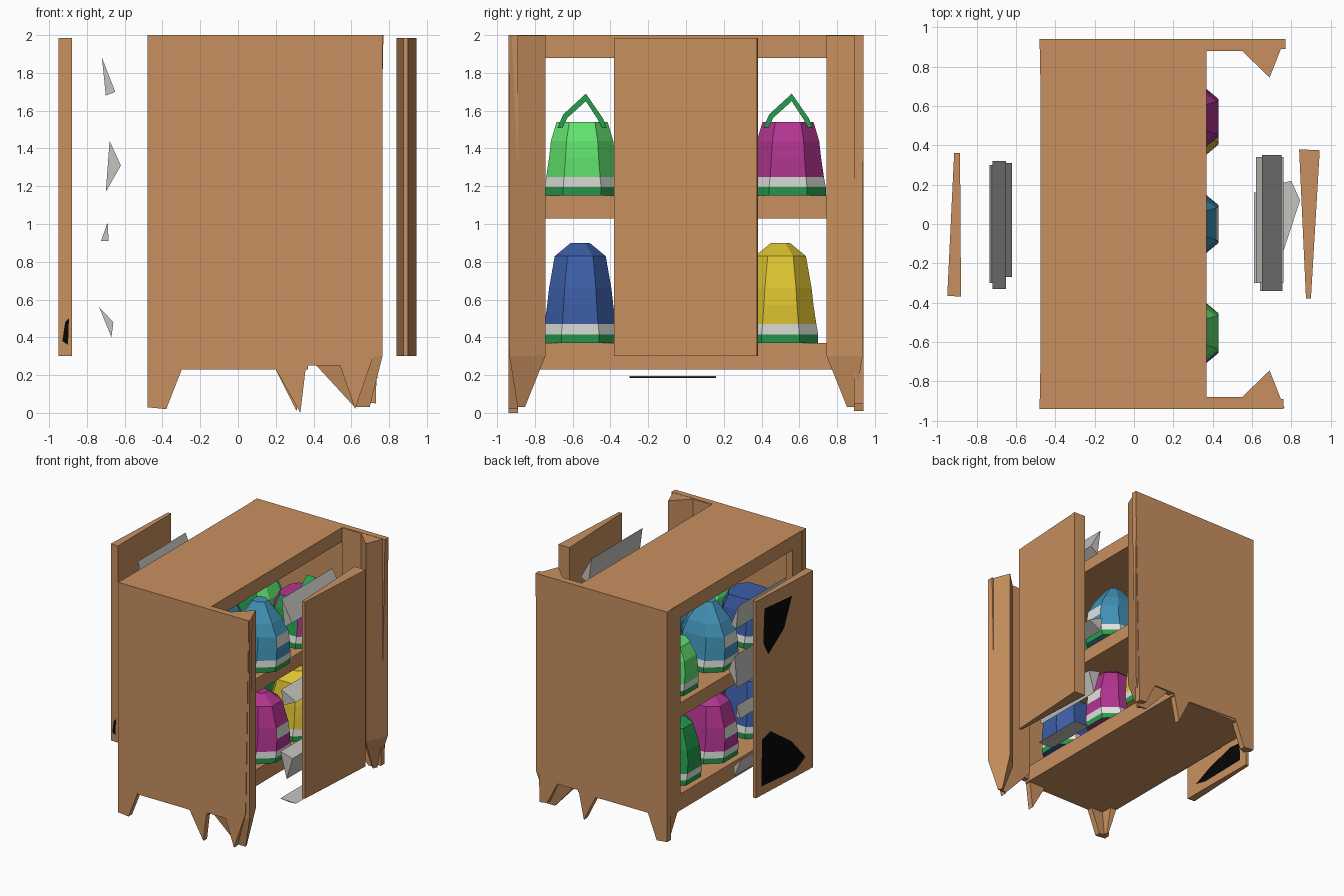
import bpy, bmesh
from mathutils import Vector

if "Cube" in bpy.data.objects:
    bpy.data.objects.remove(bpy.data.objects["Cube"])


def material(name, *rgb):
    m = bpy.data.materials.new(name)
    m.diffuse_color = (*rgb, 1)
    m.use_nodes = True
    m.node_tree.nodes["Principled BSDF"].inputs["Base Color"].default_value = m.diffuse_color
    return m


WOOD = material("warm wood", .58, .28, .115)
MAGENTA = material("magenta", .44, .035, .28)
GREEN = material("green", .02, .34, .075)
LIME = material("light green", .12, .76, .16)
YELLOW = material("yellow", .72, .55, .03)
BLUE = material("blue", .045, .11, .38)
SKY = material("sky blue", .055, .29, .47)
GREY = material("light grey", .56, .55, .52)
WHITE = material("off white", .76, .76, .73)
BLACK = material("black", .002, .002, .002)


def build(name, bm, *mats):
    bmesh.ops.recalc_face_normals(bm, faces=bm.faces[:])
    me = bpy.data.meshes.new(name)
    bm.to_mesh(me)
    bm.free()
    for m in mats:
        me.materials.append(m)
    ob = bpy.data.objects.new(name, me)
    bpy.context.collection.objects.link(ob)
    return ob


def loft(name, rings, *mats, rule=None):
    """Skin matching rings; rule(level, side) picks the material index."""
    bm = bmesh.new()
    vs = [[bm.verts.new(p) for p in r] for r in rings]
    n = len(rings[0])
    for k in range(len(vs) - 1):
        for i in range(n):
            j = (i + 1) % n
            f = bm.faces.new((vs[k][i], vs[k][j], vs[k + 1][j], vs[k + 1][i]))
            if rule:
                f.material_index = rule(k, i)
    bm.faces.new(vs[0])
    bm.faces.new(vs[-1])
    return build(name, bm, *mats)


def prism_y(name, pts, y0, y1, mat):
    return loft(name, [[(x, y, z) for x, z in pts] for y in (y0, y1)], mat)


def prism_z(name, pts, z0, z1, mat):
    return loft(name, [[(x, y, z) for x, y in pts] for z in (z0, z1)], mat)


def plate(name, pts, mat):
    bm = bmesh.new()
    bm.faces.new([bm.verts.new(p) for p in pts])
    return build(name, bm, mat)


# Cabinet slabs, open on both long sides
for name, z0, z1 in (("bottom_shelf", .23, .37), ("middle_shelf", 1.03, 1.15), ("cabinet_top", 1.88, 2)):
    prism_z(name, [(-.475, -.935), (.37, -.935), (.37, .935), (-.475, .935)], z0, z1, WOOD)

# End panels with ragged pointed feet
FRONT = [(-.48, 2), (-.48, .03), (-.38, .02), (-.29, .25), (.2, .23), (.33, 0), (.36, .25),
         (.54, .25), (.62, .02), (.73, .34), (.76, 2)]
BACK = [(-.48, 2), (-.48, .03), (-.38, .02), (-.29, .25), (.2, .23), (.31, .01), (.36, .25),
        (.56, .25), (.66, .06), (.73, .05), (.77, 2)]
prism_y("front_end_panel", FRONT, -.94, -.89, WOOD)
prism_y("back_end_panel", BACK, .94, .89, WOOD)


# Corner posts with tapered feet
def post(name, pts, foot):
    tip = [(foot[0] + (x - foot[0]) * .2, foot[1] + (y - foot[1]) * .2, .03) for x, y in pts]
    loft(name, [[(x, y, 1.998) for x, y in pts], [(x, y, .3) for x, y in pts], tip], WOOD)


for side, s in (("front", -1), ("back", 1)):
    post(side + "_right_post", [(.37, .935 * s), (.765, .935 * s), (.69, .745 * s), (.55, .88 * s), (.37, .88 * s)],
         (.68, .88 * s))
    post(side + "_left_post", [(-.478, .935 * s), (-.478, .76 * s), (-.41, .77 * s), (-.4, .935 * s)],
         (-.44, .88 * s))

# Floating wedge doors
prism_z("right_door", [(.84, .38), (.945, .375), (.9, -.38), (.875, -.38)], .3, 1.985, WOOD)
prism_z("left_door", [(-.915, .36), (-.885, .36), (-.88, -.37), (-.95, -.365)], .3, 1.985, WOOD)

# Black patches on the left door
UPPER = [(.26, 1.89), (-.09, 1.87), (.01, 1.63), (.21, 1.48), (.275, 1.6)]
LOWER = [(.3, .38), (.29, .78), (.18, .81), (-.08, .63), (-.26, .43), (-.14, .36)]
for name, pts in (("upper_door_patch", UPPER), ("lower_door_patch", LOWER)):
    plate(name, [(-.938 + .0483 * y, y, z) for y, z in pts], BLACK)
plate("inner_door_patch", [(-.876, y, .36 + (z - .36) * .4) for y, z in LOWER], BLACK)
plate("edge_door_patch", [(-.93, -.374, .38), (-.9, -.374, .36), (-.895, -.374, .5), (-.915, -.374, .48)], BLACK)

# Grey brackets running along the doors
BRACKETS = [
    ("left", [(-.72, 1.88), (-.65, 1.7), (-.7, 1.68)], -.33, .32),
    ("left", [(-.68, 1.44), (-.62, 1.31), (-.7, 1.17)], -.27, .31),
    ("left", [(-.69, 1.01), (-.685, .91), (-.725, .91)], -.3, .3),
    ("left", [(-.735, .56), (-.66, .48), (-.67, .4)], -.3, .3),
    ("right", [(.65, 1.93), (.75, 1.75), (.68, 1.7)], -.34, .35),
    ("right", [(.62, 1.13), (.76, 1.06), (.64, 1.0)], -.3, .34),
    ("right", [(.64, .62), (.755, .59), (.7, .4)], -.34, .33),
    ("right", [(.61, .195), (.76, .19), (.7, .185)], -.3, .16),
]
for side, pts, y0, y1 in BRACKETS:
    prism_y(side + "_bracket", pts, y0, y1, GREY)
plate("bracket_arm", [(.74, -.2, 1.05), (.845, .12, 1.05), (.8, .22, 1.05), (.72, .2, 1.05)], GREY)

# Sacks: eight-sided cross-section, x outward from the cabinet centre
SECTION = [(1, -.5), (1, .5), (.45, 1), (-.6, 1), (-.9, .5), (-.9, -.5), (-.6, -1), (.45, -1)]


def sack(name, s, y, z, body, flank, spots, top_z, peak_z):
    levels = [(0, .2, .21), (.045, .2, .215), (.1, .19, .22), (.2, .175, .22),
              (.29, .165, .21), (top_z, .135, .16), (peak_z, .05, .06)]
    if peak_z <= top_z:
        levels.pop()
    rings = [[(s * (.21 + wx * a), y + wy * b, z + h) for a, b in SECTION] for h, wy, wx in levels]

    def rule(k, i):
        if k < 2:
            return 2 + k              # green hem, white band
        if i == 0 and k == 3 and spots:
            return 3                  # pale blotch on the outward face
        return 1 if i in (2, 6) else 0
    loft(name, rings, body, flank, GREEN, WHITE, rule=rule)


def handle(name, s, y, z, mat):
    path = [(-.13, .36), (-.1, .43), (.02, .54), (.11, .41), (.13, .36)]
    inner = [(-.1, .36), (-.08, .41), (.02, .5), (.085, .4), (.1, .36)]
    rings = []
    for (a, h), (b, g) in zip(path, inner):
        rings.append([(s * .26, y + a, z + h), (s * .34, y + a, z + h),
                      (s * .34, y + b, z + g), (s * .26, y + b, z + g)])
    loft(name, rings, mat)


# (row side, y, shelf, body, flank, blotch)
SACKS = [
    (1, -.55, 1.15, LIME, GREEN, 0), (1, 0, 1.15, SKY, SKY, 1), (1, .54, 1.15, MAGENTA, GREEN, 0),
    (-1, -.55, 1.15, BLUE, BLUE, 0), (-1, 0, 1.15, SKY, SKY, 1), (-1, .54, 1.15, LIME, GREEN, 0),
    (1, -.56, .37, BLUE, BLUE, 0), (1, 0, .37, MAGENTA, MAGENTA, 1), (1, .5, .37, YELLOW, YELLOW, 0),
    (-1, -.56, .37, BLUE, BLUE, 0), (-1, 0, .37, MAGENTA, MAGENTA, 1), (-1, .5, .37, GREEN, BLUE, 0),
]
for s, y, z, body, flank, spots in SACKS:
    upper = z > 1
    flat = upper and y != 0
    name = ("upper_" if upper else "lower_") + ("right" if s > 0 else "left") + "_sack"
    sack(name, s, y, z, body, flank, spots, .39 if upper else .46, .39 if flat else .53)
    if flat and s > 0:
        handle(name + "_handle", s, y, z, GREEN)
